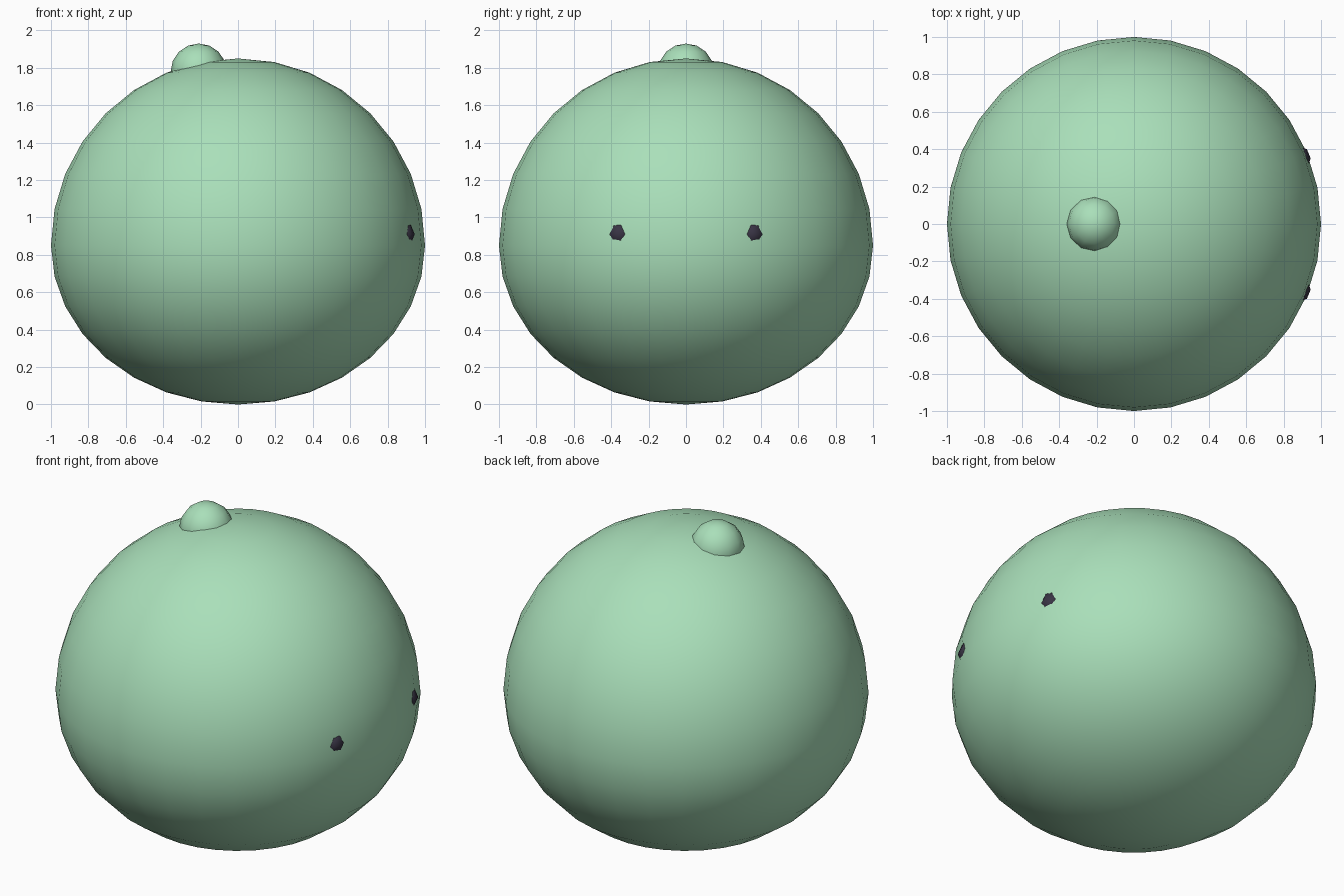
import bpy

cube = bpy.data.objects.get("Cube")
if cube:
    bpy.data.objects.remove(cube, do_unlink=True)


def make_material(name, rgb):
    mat = bpy.data.materials.new(name)
    mat.use_nodes = True
    color = (*rgb, 1.0)
    mat.diffuse_color = color
    mat.node_tree.nodes["Principled BSDF"].inputs["Base Color"].default_value = color
    return mat


def make_sphere(name, radius, location, segments, rings, mat):
    bpy.ops.mesh.primitive_uv_sphere_add(
        segments=segments, ring_count=rings, radius=radius, location=location)
    obj = bpy.context.object
    obj.name = name
    obj.data.materials.append(mat)
    bpy.ops.object.shade_smooth()
    return obj


mint = make_material("mint green", (0.40, 0.74, 0.49))
dark = make_material("dark plum", (0.04, 0.034, 0.058))

# Round body, with its underside slightly flattened
BELLY = 0.85
body = make_sphere("body", 1.0, (0, 0, BELLY), 32, 16, mint)
for v in body.data.vertices:
    if v.co.z < 0:
        v.co.z *= BELLY

# Small bump on the crown, towards the rear of the face
make_sphere("crown_bump", 0.15, (-0.21, 0, 1.78), 12, 8, mint)

# Pair of eyes, mostly sunk into the body
for side, y in (("left", 0.35), ("right", -0.35)):
    make_sphere(side + "_eye", 0.07, (0.875, y, 0.91), 8, 4, dark)
